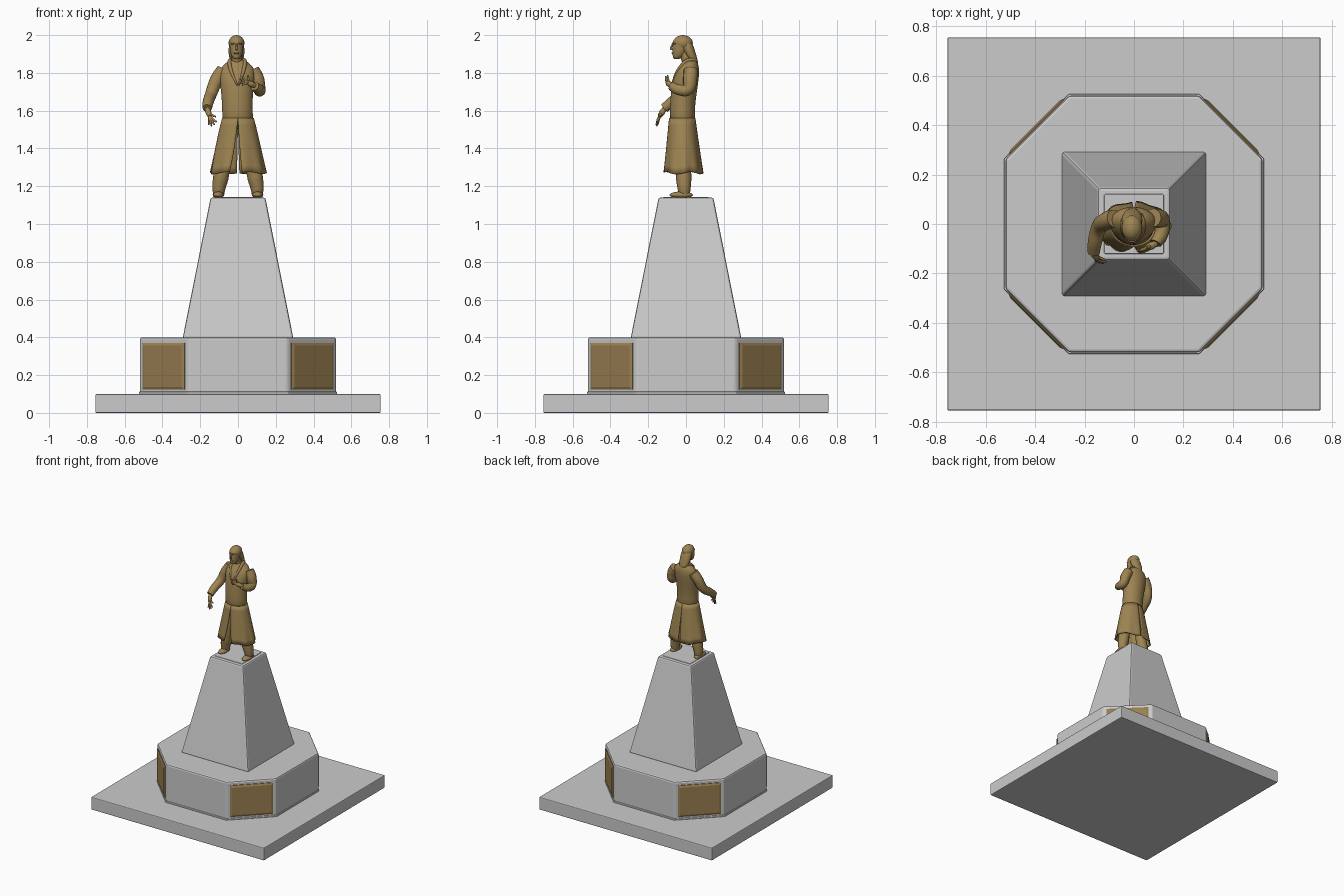
import bpy, bmesh
from math import sin, cos, pi, radians, sqrt
from mathutils import Vector

if "Cube" in bpy.data.objects:
    bpy.data.objects.remove(bpy.data.objects["Cube"])


def material(name, col):
    m = bpy.data.materials.new(name)
    m.diffuse_color = (*col, 1)
    m.use_nodes = True
    m.node_tree.nodes["Principled BSDF"].inputs["Base Color"].default_value = m.diffuse_color
    return m


BRONZE = material("bronze", (0.34, 0.23, 0.085))
PLAQUE = material("plaque_bronze", (0.33, 0.22, 0.085))


def add(name, bm, mat=None, smooth=0, bevel=0, subsurf=0, solid=0):
    bmesh.ops.recalc_face_normals(bm, faces=bm.faces)
    me = bpy.data.meshes.new(name)
    bm.to_mesh(me)
    bm.free()
    ob = bpy.data.objects.new(name, me)
    bpy.context.collection.objects.link(ob)
    if mat:
        me.materials.append(mat)
    if solid:
        md = ob.modifiers.new("thickness", 'SOLIDIFY')
        md.thickness = solid
        md.offset = -1
    if bevel:
        md = ob.modifiers.new("bevel", 'BEVEL')
        md.width = bevel
        md.segments = 2
    if subsurf:
        ob.modifiers.new("subsurf", 'SUBSURF').levels = subsurf
    if smooth:
        bpy.ops.object.select_all(action='DESELECT')
        ob.select_set(True)
        bpy.context.view_layer.objects.active = ob
        bpy.ops.object.shade_smooth_by_angle(angle=radians(smooth))
    return ob


def skin(rows, closed=True, caps=True):
    """Bridge rows of points into a surface."""
    bm = bmesh.new()
    vs = [[bm.verts.new(p) for p in r] for r in rows]
    n = len(vs[0])
    for a, b in zip(vs, vs[1:]):
        for i in range(n if closed else n - 1):
            j = (i + 1) % n
            bm.faces.new((a[i], a[j], b[j], b[i]))
    if closed and caps:
        bm.faces.new(vs[0])
        bm.faces.new(vs[-1])
    return bm


def loft(name, rings, n=20, **kw):
    """Stack of ellipses given as (cx, cy, z, rx, ry)."""
    rows = [[(x + rx * cos(2 * pi * i / n), y + ry * sin(2 * pi * i / n), z) for i in range(n)]
            for x, y, z, rx, ry in rings]
    return add(name, skin(rows), BRONZE, smooth=50, **kw)


def tube(name, pts):
    """Smooth limb through points (x, y, z, radius)."""
    cu = bpy.data.curves.new(name, 'CURVE')
    cu.dimensions = '3D'
    cu.bevel_depth = 1
    cu.bevel_resolution = 4
    cu.resolution_u = 8
    cu.use_fill_caps = True
    sp = cu.splines.new('BEZIER')
    sp.bezier_points.add(len(pts) - 1)
    for bp, p in zip(sp.bezier_points, pts):
        bp.co = p[:3]
        bp.radius = p[3]
        bp.handle_left_type = bp.handle_right_type = 'AUTO'
    cu.materials.append(BRONZE)
    ob = bpy.data.objects.new(name, cu)
    bpy.context.collection.objects.link(ob)
    bpy.ops.object.select_all(action='DESELECT')
    ob.select_set(True)
    bpy.context.view_layer.objects.active = ob
    bpy.ops.object.convert(target='MESH')


def ball(name, c, r):
    bm = bmesh.new()
    bmesh.ops.create_uvsphere(bm, u_segments=20, v_segments=12, radius=1)
    for v in bm.verts:
        v.co = Vector([v.co[i] * r[i] + c[i] for i in range(3)])
    add(name, bm, BRONZE, smooth=60)


def square(h, z):
    return [(-h, -h, z), (h, -h, z), (h, h, z), (-h, h, z)]


def octagon(f, c, z):
    return [(c, -f, z), (f, -c, z), (f, c, z), (c, f, z),
            (-c, f, z), (-f, c, z), (-f, -c, z), (-c, -f, z)]


# Stone pedestal
add("base_slab", skin([square(0.755, 0), square(0.755, 0.1)]), bevel=0.006)
add("octagonal_plinth", skin([octagon(0.52, 0.263, 0.09), octagon(0.52, 0.263, 0.4)]), bevel=0.012)
add("plinth_skirting", skin([octagon(0.525, 0.265, 0.098), octagon(0.525, 0.265, 0.112)]), bevel=0.004)
add("tapered_column", skin([square(0.293, 0.395), square(0.145, 1.14)]), bevel=0.01)
add("column_cap", skin([square(0.122, 1.13), square(0.12, 1.144)]), bevel=0.003)

# Bronze plaques on the four diagonal sides
for k in range(4):
    a = pi / 4 + k * pi / 2
    out, side = Vector((cos(a), sin(a), 0)), Vector((-sin(a), cos(a), 0))
    rows = [[out * d + side * (u * w) + Vector((0, 0, 0.247 + v * h))
             for u, v in ((-1, -1), (1, -1), (1, 1), (-1, 1))]
            for d, w, h in ((0.54, 0.157, 0.124), (0.559, 0.157, 0.124), (0.565, 0.142, 0.109))]
    add("plaque_%d" % k, skin(rows), PLAQUE)

# Coat body
loft("coat_body", [(0, -0.015, 1.5, 0.088, 0.07), (-0.003, -0.022, 1.6, 0.08, 0.066),
                   (-0.005, -0.012, 1.69, 0.084, 0.069), (-0.005, -0.002, 1.77, 0.095, 0.071),
                   (-0.003, 0.012, 1.82, 0.096, 0.06), (-0.003, 0.02, 1.85, 0.066, 0.044),
                   (-0.004, 0.018, 1.875, 0.033, 0.034)], subsurf=1)

# Coat skirt: two flaring halves, split at front and back
N = 24
for s, label, open_front in ((-1, "right", 17), (1, "left", 8)):
    rows = []
    for k in range(9):
        d = k / 8
        z = 1.56 - 0.29 * d
        rx, ry = 0.084 + 0.064 * d ** 0.9, 0.07 + 0.034 * d
        t0 = radians(-90 + open_front * d)
        t1 = radians(90 - 3 * d)
        row = []
        for i in range(N + 1):
            t = t0 + (t1 - t0) * i / N
            w = 1 + 0.035 * d * d * sin(9 * t + s)
            row.append((s * rx * w * cos(t), -0.02 + 0.006 * d + ry * w * sin(t),
                        z + 0.006 * d * sin(4 * t)))
        rows.append(row)
    add("coat_skirt_" + label, skin(rows, closed=False), BRONZE, smooth=50, solid=0.007)

# Legs, shoes, lapels
for s, label in ((-1, "right"), (1, "left")):
    tube("leg_" + label, [(s * 0.045, -0.015, 1.5, 0.036), (s * 0.075, -0.015, 1.34, 0.04),
                          (s * 0.092, -0.012, 1.24, 0.041), (s * 0.101, -0.01, 1.19, 0.035),
                          (s * 0.102, -0.008, 1.155, 0.029)])
    ball("shoe_" + label, (s * 0.104, -0.025, 1.154), (0.03, 0.062, 0.018))
    tube("lapel_" + label, [(s * 0.03 - 0.004, 0.04, 1.87, 0.009), (s * 0.04 - 0.004, 0.005, 1.863, 0.011),
                            (s * 0.034 - 0.004, -0.04, 1.815, 0.01),
                            (s * 0.004, -0.077, 1.735, 0.004)])

# Right arm reaching down and forward
tube("arm_right", [(-0.078, 0.022, 1.815, 0.037), (-0.112, 0.012, 1.765, 0.037),
                   (-0.142, -0.015, 1.69, 0.032), (-0.158, -0.075, 1.645, 0.029),
                   (-0.163, -0.115, 1.613, 0.025)])
# Left arm bent across the chest
tube("arm_left", [(0.076, 0.025, 1.815, 0.038), (0.1, 0.022, 1.77, 0.038),
                  (0.113, 0.008, 1.712, 0.033), (0.112, -0.035, 1.71, 0.029),
                  (0.088, -0.078, 1.73, 0.024)])


def hand(label, wrist, knuckle, tips):
    w, k = Vector(wrist), Vector(knuckle)
    tube("palm_" + label, [(*w, 0.012), (*((w + k) / 2), 0.016), (*k, 0.011)])
    for i, t in enumerate(tips):
        t = Vector(t)
        start = w.lerp(k, 0.4 if i == 0 else 0.85)
        mid = (start + t) / 2 + (k - w) * 0.15
        tube("finger_%s_%d" % (label, i), [(*start, 0.007), (*mid, 0.0062), (*t, 0.004)])


# Hands, thumb first
hand("right", (-0.163, -0.113, 1.612), (-0.15, -0.14, 1.57),
     [(-0.117, -0.145, 1.568), (-0.113, -0.155, 1.54), (-0.125, -0.158, 1.525),
      (-0.14, -0.156, 1.518), (-0.156, -0.15, 1.525)])
hand("left", (0.09, -0.078, 1.731), (0.05, -0.098, 1.75),
     [(0.052, -0.098, 1.787), (0.022, -0.108, 1.782), (0.012, -0.108, 1.767),
      (0.012, -0.104, 1.748), (0.022, -0.1, 1.733)])

# Neck and head
tube("neck", [(-0.005, 0.014, 1.84, 0.03), (-0.007, -0.008, 1.91, 0.027)])
loft("face", [(-0.008, -0.052, 1.872, 0.012, 0.014), (-0.008, -0.043, 1.882, 0.024, 0.027),
              (-0.008, -0.034, 1.905, 0.033, 0.038), (-0.008, -0.028, 1.94, 0.037, 0.044),
              (-0.008, -0.026, 1.965, 0.037, 0.046), (-0.008, -0.022, 1.985, 0.03, 0.038)], subsurf=1)
tube("nose", [(-0.008, -0.07, 1.951, 0.004), (-0.008, -0.079, 1.93, 0.006), (-0.008, -0.073, 1.922, 0.005)])
tube("brow", [(-0.036, -0.056, 1.953, 0.004), (-0.008, -0.071, 1.957, 0.005), (0.02, -0.056, 1.953, 0.004)])
tube("mouth", [(-0.02, -0.067, 1.904, 0.003), (-0.008, -0.072, 1.905, 0.004), (0.004, -0.067, 1.904, 0.003)])

# Hair: crown plus long fall down the back
ball("hair_crown", (-0.008, -0.016, 1.958), (0.042, 0.052, 0.042))
loft("hair_back", [(-0.006, 0.05, 1.842, 0.022, 0.016), (-0.007, 0.04, 1.865, 0.036, 0.023),
                   (-0.008, 0.022, 1.9, 0.043, 0.031), (-0.008, 0.005, 1.94, 0.043, 0.036),
                   (-0.008, -0.002, 1.975, 0.032, 0.028)], subsurf=1)
